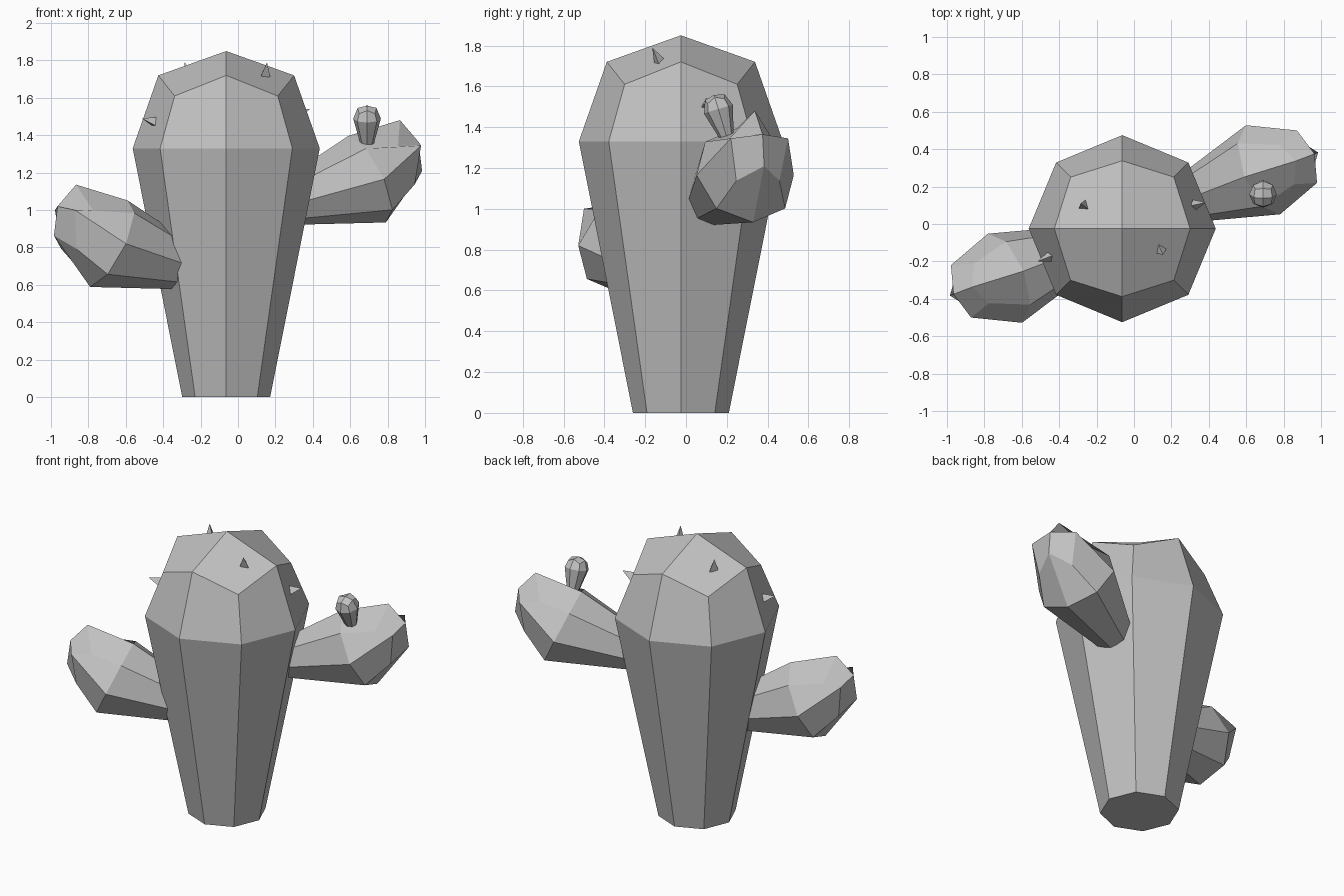
import bpy
import bmesh
import math
from mathutils import Vector, Matrix

cube = bpy.data.objects.get("Cube")
if cube:
    bpy.data.objects.remove(cube, do_unlink=True)

grey = bpy.data.materials.new("plain_grey")
grey.use_nodes = True
COLOUR = (0.53, 0.53, 0.53, 1)
grey.diffuse_color = COLOUR
grey.node_tree.nodes["Principled BSDF"].inputs["Base Color"].default_value = COLOUR


def finish(name, bm):
    bmesh.ops.recalc_face_normals(bm, faces=bm.faces)
    mesh = bpy.data.meshes.new(name)
    bm.to_mesh(mesh)
    bm.free()
    mesh.materials.append(grey)
    obj = bpy.data.objects.new(name, mesh)
    bpy.context.collection.objects.link(obj)
    return obj


def pod(name, u, v, base, ring, shoulder, crown, pole):
    """Eight-sided tapered body with a four-quad faceted cap.
    Each level is (centre, radius); u and v span the cross-section."""
    bm = bmesh.new()
    dirs = [u * math.cos(k * math.pi / 4) + v * math.sin(k * math.pi / 4)
            for k in range(8)]

    def loop(levels):
        return [bm.verts.new(Vector(levels[k % 2][0]) + dirs[k] * levels[k % 2][1])
                for k in range(8)]

    low = loop((base, base))
    mid = loop((ring, ring))
    top = loop((crown, shoulder))     # axis corners high, diagonals low
    tip = bm.verts.new(pole)
    for a, b in ((low, mid), (mid, top)):
        for k in range(8):
            n = (k + 1) % 8
            bm.faces.new((a[k], a[n], b[n], b[k]))
    for k in range(0, 8, 2):
        bm.faces.new((tip, top[k], top[k + 1], top[(k + 2) % 8]))
    bm.faces.new(low)
    return finish(name, bm)


# Trunk
X, Y = Vector((1, 0, 0)), Vector((0, 1, 0))
tx, ty = -0.063, -0.025
pod("trunk", X, Y,
    ((tx, ty, 0), 0.235), ((tx, ty, 1.33), 0.5),
    ((tx, ty, 1.61), 0.39), ((tx, ty, 1.72), 0.363), (tx, ty, 1.85))

# Arms: the same shape, half a turn apart and at different heights
yaw, pitch = math.radians(21), math.radians(25)
side = Vector((-math.sin(yaw), math.cos(yaw), 0))
out = Vector((math.cos(yaw) * math.cos(pitch),
              math.sin(yaw) * math.cos(pitch), math.sin(pitch)))
up = out.cross(side)
for name, turn, drop in (("left_arm", 0, 0), ("right_arm", math.pi, 0.345)):
    arm = pod(name, side, up,
              ((0.25, 0.12, 1.03), 0.12), ((0.69, 0.29, 1.165), 0.255),
              ((0.86, 0.335, 1.24), 0.16), ((0.925, 0.36, 1.345), 0.15),
              (0.965, 0.375, 1.365))
    arm.data.transform(Matrix.Translation((0, 0, -drop)) @ Matrix.Rotation(turn, 4, 'Z'))

# Bud on the left arm
foot = Vector((0.69, 0.2, 1.35))
axis = Vector((0, -0.3, 1)).normalized()
across = axis.cross(X)
pod("arm_bud", X, across,
    (foot, 0.035), (foot + axis * 0.145, 0.074),
    (foot + axis * 0.185, 0.06), (foot + axis * 0.205, 0.05),
    foot + axis * 0.217)


# Thorns: small three-sided spikes
def thorn(name, root, tip):
    root, tip = Vector(root), Vector(tip)
    way = tip - root
    bm = bmesh.new()
    bmesh.ops.create_cone(bm, cap_ends=True, segments=3, radius1=0.034,
                          radius2=0, depth=way.length)
    turn = way.to_track_quat('Z', 'Y').to_matrix().to_4x4()
    bm.transform(Matrix.Translation((root + tip) / 2) @ turn)
    finish(name, bm)


thorn("front_thorn", (0.14, -0.13, 1.715), (0.155, -0.165, 1.79))
thorn("back_thorn", (-0.265, 0.095, 1.71), (-0.285, 0.11, 1.79))
thorn("left_thorn", (0.315, 0.1, 1.51), (0.385, 0.115, 1.54))
thorn("right_thorn", (-0.44, -0.17, 1.465), (-0.515, -0.2, 1.49))
